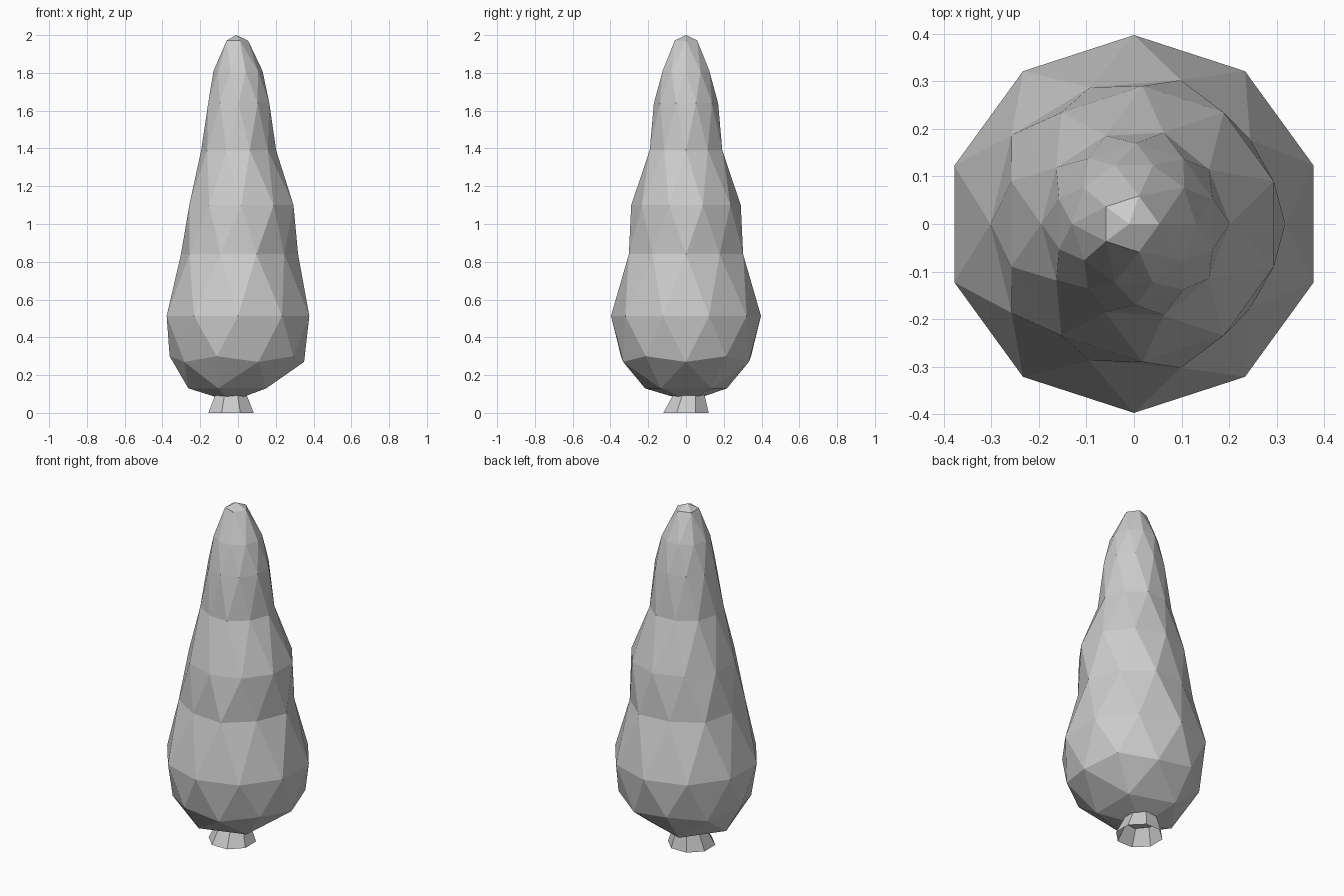
import bpy, bmesh
from math import radians, cos, sin

if "Cube" in bpy.data.objects:
    bpy.data.objects.remove(bpy.data.objects["Cube"])


def ring(bm, n, phase, rz, cx=0.0, cy=0.0):
    """Ring of n verts; rz is a list of (radius, z) cycled round the ring."""
    out = []
    for k in range(n):
        r, z = rz[k % len(rz)]
        a = radians(phase + 360 * k / n)
        out.append(bm.verts.new((cx + r * cos(a), cy + r * sin(a), z)))
    return out


def stagger(bm, a, b):
    """Triangle band between two rings, b turned half a step ahead of a."""
    n = len(a)
    for k in range(n):
        j = (k + 1) % n
        bm.faces.new((a[k], a[j], b[k]))
        bm.faces.new((b[k], a[j], b[j]))


def cap_band(bm, five, ten, off):
    """Icosphere-like band from a ring of 5 to a ring of 10."""
    for i in range(5):
        c = 2 * i + off
        v, w = five[i], five[(i + 1) % 5]
        bm.faces.new((v, ten[(c - 1) % 10], ten[c % 10]))
        bm.faces.new((v, ten[c % 10], ten[(c + 1) % 10]))
        bm.faces.new((v, ten[(c + 1) % 10], w))


def finish(bm, name):
    bmesh.ops.recalc_face_normals(bm, faces=bm.faces[:])
    me = bpy.data.meshes.new(name)
    bm.to_mesh(me)
    bm.free()
    bpy.context.collection.objects.link(bpy.data.objects.new(name, me))


# Crown: staggered decagon rings, five-sided ends
bm = bmesh.new()
rows = [
    (0, [(0.35, 0.27), (0.362, 0.30)], 0.0),
    (18, [(0.397, 0.513)], 0.0),
    (0, [(0.318, 0.84), (0.302, 0.84)], 0.0),
    (18, [(0.29, 1.10)], 0.018),
    (0, [(0.202, 1.39), (0.195, 1.39)], 0.0),
    (18, [(0.17, 1.64)], 0.004),
    (0, [(0.13, 1.81)], 0.0),
]
rings = [ring(bm, 10, p, rz, cx) for p, rz, cx in rows]
for i, (a, b) in enumerate(zip(rings, rings[1:])):
    if i % 2 == 0:
        stagger(bm, a, b)
    else:
        stagger(bm, b, a)

# Crown tip
top = ring(bm, 5, 0, [(0.062, 1.972)], -0.009)
cap_band(bm, top, rings[-1], 0)
apex = bm.verts.new((-0.01, 0, 2.0))
for i in range(5):
    bm.faces.new((top[i], top[(i + 1) % 5], apex))

# Crown underside
low = ring(bm, 5, 36, [(0.228, 0.13)], -0.035)
cap_band(bm, low, rings[0], 1)
base = ring(bm, 5, 36, [(0.085, 0.086)], -0.037, 0.01)
for i in range(5):
    j = (i + 1) % 5
    bm.faces.new((low[i], low[j], base[j], base[i]))
bm.faces.new(base)
finish(bm, "crown")

# Trunk: flared open octagonal stub
bm = bmesh.new()
foot = ring(bm, 8, 22.5, [(0.13, 0.0)], -0.037)
neck = ring(bm, 8, 22.5, [(0.09, 0.095)], -0.037, 0.015)
for i in range(8):
    j = (i + 1) % 8
    bm.faces.new((foot[i], foot[j], neck[j], neck[i]))
finish(bm, "trunk")
